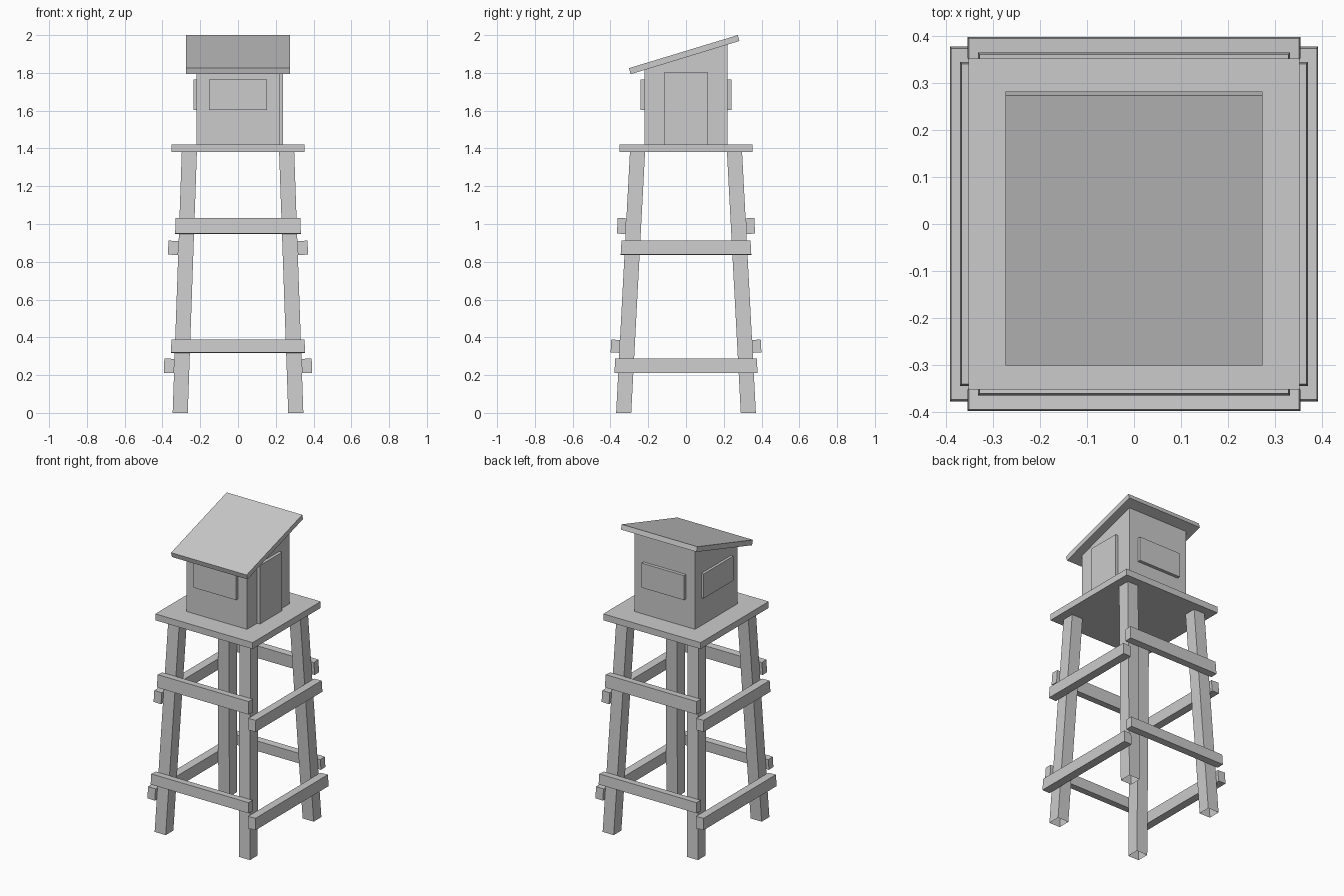
import bpy
import bmesh
from mathutils import Vector

cube = bpy.data.objects.get("Cube")
if cube:
    bpy.data.objects.remove(cube, do_unlink=True)

grey = bpy.data.materials.new("plain_grey")
grey.use_nodes = True
GREY = (0.6, 0.6, 0.6, 1)
grey.diffuse_color = GREY
grey.node_tree.nodes["Principled BSDF"].inputs["Base Color"].default_value = GREY


def finish(name, bm):
    bmesh.ops.recalc_face_normals(bm, faces=bm.faces)
    mesh = bpy.data.meshes.new(name)
    bm.to_mesh(mesh)
    bm.free()
    mesh.materials.append(grey)
    obj = bpy.data.objects.new(name, mesh)
    bpy.context.scene.collection.objects.link(obj)
    return obj


def box(name, low, high, shape=None, open_bottom=False):
    """Box between two corners; shape moves each corner if given."""
    bm = bmesh.new()
    bmesh.ops.create_cube(bm, size=1)
    if open_bottom:
        bottom = [f for f in bm.faces if f.normal.z < -0.5]
        bmesh.ops.delete(bm, geom=bottom, context='FACES_ONLY')
    low, high = Vector(low), Vector(high)
    for v in bm.verts:
        co = Vector([high[i] if v.co[i] > 0 else low[i] for i in range(3)])
        v.co = shape(co) if shape else co
    return finish(name, bm)


def extrude_x(name, profile, half):
    """Prism along x from a (y, z) outline."""
    bm = bmesh.new()
    face = bm.faces.new([bm.verts.new((-half, y, z)) for y, z in profile])
    side = bmesh.ops.extrude_face_region(bm, geom=[face])
    verts = [g for g in side["geom"] if isinstance(g, bmesh.types.BMVert)]
    bmesh.ops.translate(bm, verts=verts, vec=(2 * half, 0, 0))
    return finish(name, bm)


# Leaning legs: outer corner position and inward lean per unit of height
FOOT = (0.346, 0.37)
LEAN = (0.035, 0.053)
LEG = 0.08
DECK_LOW, DECK_TOP = 1.38, 1.422

for sx, side in ((1, "left"), (-1, "right")):
    for sy, end in ((-1, "front"), (1, "back")):
        def lean_in(co, sx=sx, sy=sy):
            return Vector((sx * (co.x - LEAN[0] * co.z),
                           sy * (co.y - LEAN[1] * co.z), co.z))
        box(f"{end}_{side}_leg", (FOOT[0] - LEG, FOOT[1] - LEG, 0),
            (FOOT[0], FOOT[1], DECK_LOW + 0.01), lean_in, open_bottom=True)


# Cross rails, fixed to the outer faces of the legs and leaning with them
def rail(name, axis, sign, z0, z1, thick):
    along = 1 - axis

    def shape(co):
        # co: x = end of rail, y = depth outward, z = height
        out = [0, 0, co.z + LEAN[axis] * co.y]
        out[axis] = sign * (FOOT[axis] - LEAN[axis] * co.z + co.y)
        out[along] = co.x * (FOOT[along] + 0.02 - LEAN[along] * co.z)
        return Vector(out)
    box(name, (-1, 0, z0), (1, thick, z1), shape)


for level, z0, z1 in (("lower", 0.318, 0.386), ("upper", 0.947, 1.03)):
    for sign, end in ((-1, "front"), (1, "back")):
        rail(f"{level}_{end}_rail", 1, sign, z0, z1, 0.046)
for level, z0, z1 in (("lower", 0.21, 0.286), ("upper", 0.836, 0.91)):
    for sign, side in ((1, "left"), (-1, "right")):
        rail(f"{level}_{side}_rail", 0, sign, z0, z1, 0.054)

# Platform
box("platform", (-0.353, -0.353, DECK_LOW), (0.353, 0.353, DECK_TOP))

# Cabin with a sloping top, and its single-pitch roof
W = 0.219
extrude_x("cabin", [(-W, DECK_TOP), (W, DECK_TOP), (W, 1.953), (-W, 1.818)], W)
extrude_x("roof", [(-0.293, 1.793), (0.283, 1.969), (0.274, 2.0), (-0.302, 1.825)], 0.274)

# Door and window panels
P = 0.154
Z0, Z1 = 1.604, 1.765
box("door", (W, -0.114, DECK_TOP), (0.239, 0.114, 1.806))
box("front_window", (-P, -0.24, Z0), (P, -W, Z1))
box("back_window", (-P, W, Z0), (P, 0.24, Z1))
box("right_window", (-0.236, -P, Z0), (-W, P, Z1))
